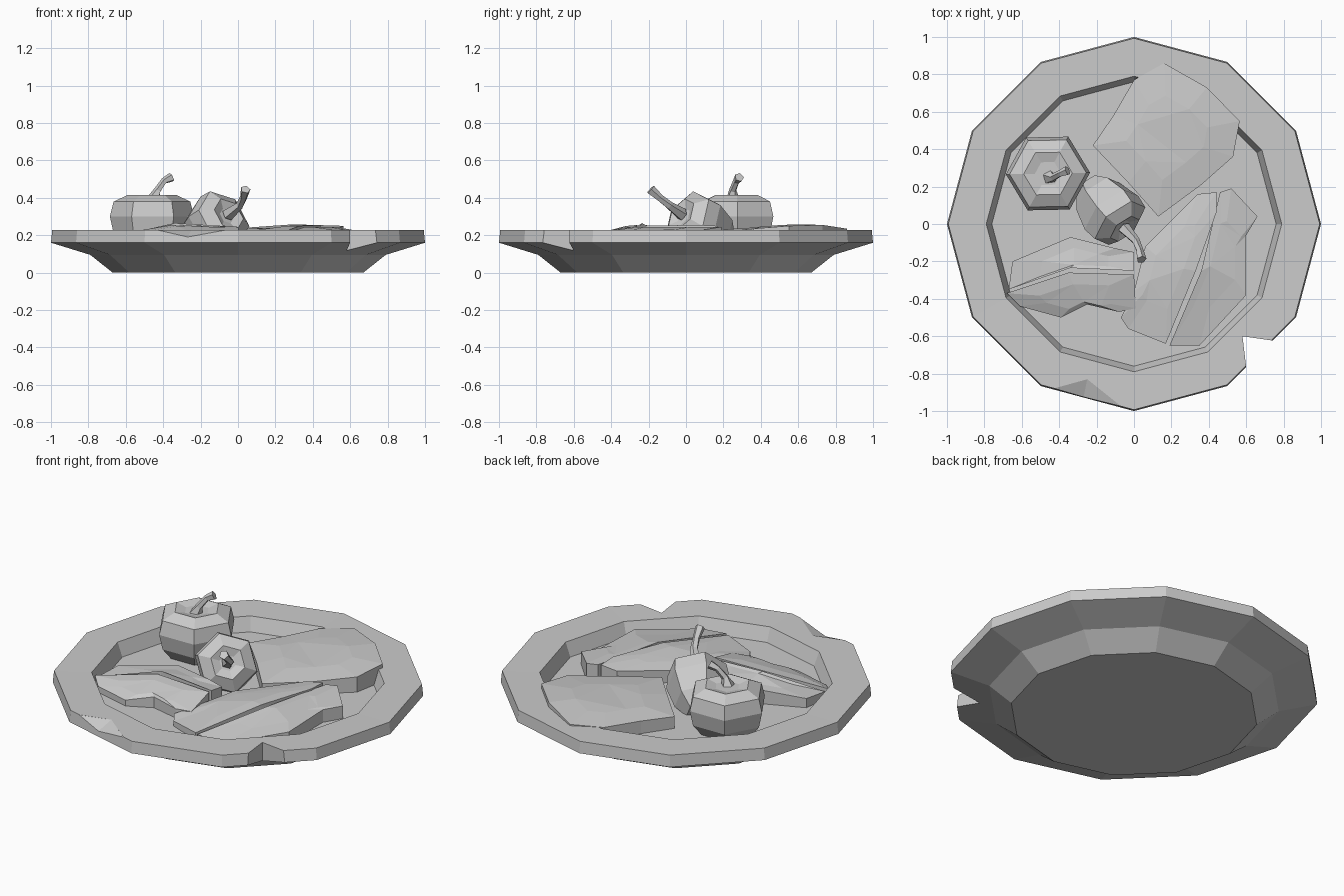
import bpy, bmesh
from math import cos, sin, tau
from mathutils import Vector

if "Cube" in bpy.data.objects:
    bpy.data.objects.remove(bpy.data.objects["Cube"])


def finish(bm, name):
    bmesh.ops.recalc_face_normals(bm, faces=bm.faces)
    me = bpy.data.meshes.new(name)
    bm.to_mesh(me)
    bm.free()
    ob = bpy.data.objects.new(name, me)
    bpy.context.collection.objects.link(ob)
    return ob


def skin(bm, rings):
    for a, b in zip(rings, rings[1:]):
        n = len(a)
        for i in range(n):
            bm.faces.new((a[i], a[(i + 1) % n], b[(i + 1) % n], b[i]))
    bm.faces.new(rings[0])
    cap = bm.faces.new(rings[-1])
    bmesh.ops.triangulate(bm, faces=[cap])


def lathe(name, profile, sides, phase=0):
    bm = bmesh.new()
    rings = [[bm.verts.new((r * cos(phase + tau * i / sides), r * sin(phase + tau * i / sides), z))
              for i in range(sides)] for r, z in profile]
    skin(bm, rings)
    return finish(bm, name)


def hull(name, points):
    bm = bmesh.new()
    for p in points:
        bm.verts.new(p)
    bmesh.ops.convex_hull(bm, input=bm.verts)
    return finish(bm, name)


def cut(target, cutter):
    cutter.hide_render = True
    mod = target.modifiers.new("chip", 'BOOLEAN')
    mod.operation = 'DIFFERENCE'
    mod.solver = 'EXACT'
    mod.object = cutter
    bpy.context.view_layer.objects.active = target
    bpy.ops.object.modifier_apply(modifier=mod.name)
    bpy.data.objects.remove(cutter)


def slice_piece(name, outline, bulge=0.015, base=0.14):
    """Thick slice: outline of (x, y, top z), with a slightly raised centre."""
    bm = bmesh.new()
    pts = [Vector(p) for p in outline]
    mid = sum(pts, Vector()) / len(pts)
    low = [bm.verts.new((p.x, p.y, base)) for p in pts]
    top = [bm.verts.new(p) for p in pts]
    inner = [bm.verts.new(p.lerp(mid, 0.45) + Vector((0, 0, bulge))) for p in pts]
    skin(bm, [low, top, inner])
    return finish(bm, name)


def tube(name, path, radii, sides=5):
    bm = bmesh.new()
    path = [Vector(p) for p in path]
    rings = []
    for i, (p, r) in enumerate(zip(path, radii)):
        d = path[min(i + 1, len(path) - 1)] - path[max(i - 1, 0)]
        q = d.to_track_quat('Z', 'Y')
        rings.append([bm.verts.new(p + q @ Vector((r * cos(tau * k / sides), r * sin(tau * k / sides), 0)))
                      for k in range(sides)])
    skin(bm, rings)
    return finish(bm, name)


# Plate with two chips in the rim
plate = lathe("plate", [(0.67, 0), (0.79, 0.095), (1, 0.16), (0.993, 0.228),
                        (0.79, 0.226), (0.76, 0.145)], 12)
cut(plate, hull("notch_cutter", [(x, y, z) for z in (0, 0.4) for x, y in
                                 ((0.58, -0.60), (0.79, -0.63), (0.61, -0.85), (0.85, -0.85))]))
edge = [(-0.25, -0.83), (-0.54, -0.91), (0.05, -1.07)]
cut(plate, hull("chip_cutter", [(x, y, z) for z in (0.227, 0.33) for x, y in edge]
                + [(-0.29, -1.03, 0.15)]))

# Large slice at the back right
slice_piece("back_slice", [
    (0.0, 0.77, 0.225), (0.16, 0.86, 0.235), (0.39, 0.73, 0.255), (0.565, 0.55, 0.25),
    (0.53, 0.36, 0.235), (0.36, 0.21, 0.22), (0.13, 0.04, 0.21), (-0.03, 0.22, 0.22),
    (-0.22, 0.42, 0.215), (-0.11, 0.58, 0.22)], 0.015)

# Pair of slices at the front right
slice_piece("right_inner_slice", [
    (-0.07, -0.50, 0.185), (0.0, -0.36, 0.205), (0.06, -0.12, 0.21), (0.34, 0.16, 0.235),
    (0.44, 0.17, 0.25), (0.44, 0.06, 0.255), (0.33, -0.25, 0.25), (0.17, -0.64, 0.19),
    (-0.03, -0.56, 0.175)], 0.015)
slice_piece("right_outer_slice", [
    (0.46, 0.17, 0.245), (0.52, 0.19, 0.245), (0.66, 0.04, 0.22), (0.60, -0.06, 0.22),
    (0.60, -0.38, 0.21), (0.35, -0.65, 0.175), (0.19, -0.65, 0.19), (0.36, -0.25, 0.245)], 0.01)

# Pair of slices at the front left
slice_piece("left_back_slice", [
    (-0.67, -0.35, 0.19), (-0.65, -0.20, 0.20), (-0.34, -0.07, 0.235), (-0.1, -0.13, 0.24),
    (0.0, -0.15, 0.23), (0.0, -0.25, 0.245), (-0.34, -0.235, 0.265)], 0.006)
slice_piece("left_front_slice", [
    (-0.68, -0.37, 0.20), (-0.35, -0.26, 0.255), (0.0, -0.27, 0.245), (0.01, -0.45, 0.20),
    (-0.08, -0.47, 0.20), (-0.25, -0.43, 0.21), (-0.39, -0.50, 0.18), (-0.61, -0.44, 0.18)], 0.015)

# Upright six-sided pepper, tipped slightly, and its stem
pepper = lathe("upright_pepper", [(0.15, 0.14), (0.205, 0.21), (0.225, 0.30), (0.205, 0.38),
                                  (0.13, 0.415), (0.07, 0.40)], 6, 0.02)
pepper.location = (-0.46, 0.27, 0)
tube("upright_pepper_stem", [(-0.45, 0.25, 0.39), (-0.43, 0.25, 0.44), (-0.395, 0.27, 0.49),
                             (-0.355, 0.285, 0.51)], [0.04, 0.02, 0.018, 0.026])

# Smaller pepper leaning toward the front right
lean = lathe("leaning_pepper", [(0.08, -0.21), (0.14, -0.13), (0.175, 0.0), (0.165, 0.08),
                                (0.095, 0.125), (0.045, 0.105)], 6, 0.75)
lean.rotation_mode = 'QUATERNION'
lean.rotation_quaternion = Vector((0.5, -0.6, 0.4)).to_track_quat('Z', 'Y')
lean.location = (-0.12, 0.06, 0.255)
tube("leaning_pepper_stem", [(-0.055, -0.02, 0.31), (0.01, -0.09, 0.36), (0.03, -0.14, 0.40),
                             (0.04, -0.19, 0.445)], [0.035, 0.022, 0.02, 0.027])
